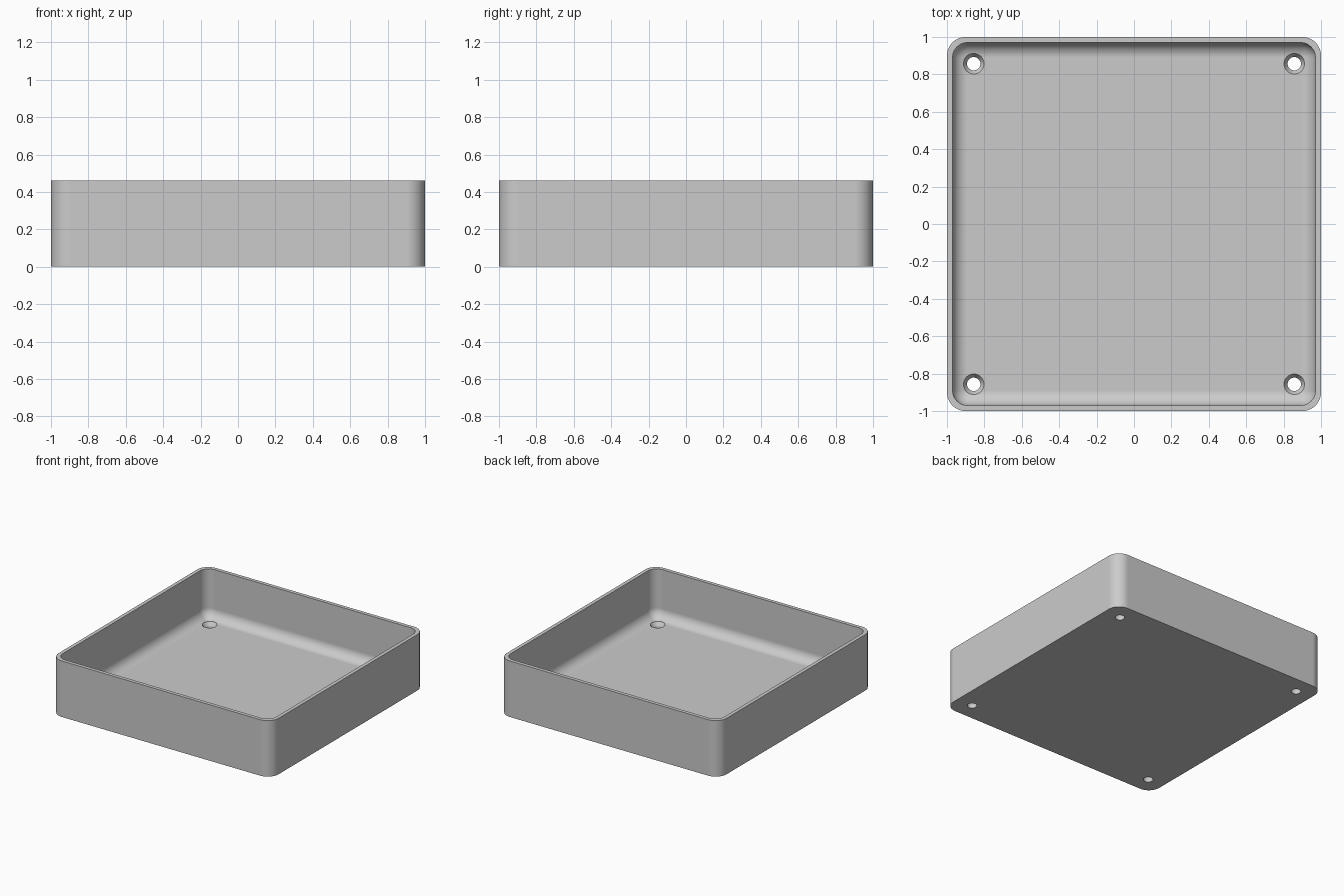
import bpy
import bmesh
from math import sin, cos, pi

cube = bpy.data.objects.get("Cube")
if cube:
    bpy.data.objects.remove(cube, do_unlink=True)

HEIGHT, FLOOR, WALL = 0.46, 0.06, 0.03
OUTER_R, INNER_R, FILLET = 0.1, 0.08, 0.08
HOLE_POS, HOLE_R, SINK_R = 0.857, 0.036, 0.055
STEPS = 12

grey = bpy.data.materials.new("light grey")
grey.use_nodes = True
colour = (0.6, 0.6, 0.6, 1)
grey.diffuse_color = colour
grey.node_tree.nodes["Principled BSDF"].inputs["Base Color"].default_value = colour


def rounded_square(half, radius, z):
    """Points of a square outline with rounded corners."""
    pts = []
    for quarter in range(4):
        mid = pi / 4 + quarter * pi / 2
        cx = (half - radius) * (1 if cos(mid) > 0 else -1)
        cy = (half - radius) * (1 if sin(mid) > 0 else -1)
        for i in range(STEPS + 1):
            a = (quarter + i / STEPS) * pi / 2
            pts.append((cx + radius * cos(a), cy + radius * sin(a), z))
    return pts


def circle(cx, cy, radius, z, count=40):
    return [(cx + radius * cos(2 * pi * i / count),
             cy + radius * sin(2 * pi * i / count), z) for i in range(count)]


def loft(name, outlines):
    """Closed solid that passes through a list of outlines."""
    bm = bmesh.new()
    rings = [[bm.verts.new(p) for p in outline] for outline in outlines]
    for low, high in zip(rings, rings[1:]):
        for i in range(len(low)):
            j = (i + 1) % len(low)
            bm.faces.new((low[i], low[j], high[j], high[i]))
    bm.faces.new(rings[0][::-1])
    bm.faces.new(rings[-1])
    bmesh.ops.recalc_face_normals(bm, faces=bm.faces)
    mesh = bpy.data.meshes.new(name)
    bm.to_mesh(mesh)
    bm.free()
    obj = bpy.data.objects.new(name, mesh)
    bpy.context.collection.objects.link(obj)
    mesh.materials.append(grey)
    return obj


# Tray: outer wall, rim, inner wall, then the fillet down to the floor
inner = 1 - WALL
outlines = [rounded_square(1, OUTER_R, 0),
            rounded_square(1, OUTER_R, HEIGHT),
            rounded_square(inner, INNER_R, HEIGHT)]
for i in range(STEPS + 1):
    a = i / STEPS * pi / 2
    inset = FILLET * (1 - cos(a))
    outlines.append(rounded_square(inner - inset, max(INNER_R - inset, 0.002),
                                   FLOOR + FILLET * (1 - sin(a))))
tray = loft("tray", outlines)
bpy.context.view_layer.objects.active = tray

# Countersunk screw holes in the four corners
for sx in (-1, 1):
    for sy in (-1, 1):
        x, y = sx * HOLE_POS, sy * HOLE_POS
        cutter = loft("hole_cutter", [circle(x, y, HOLE_R, -0.1),
                                      circle(x, y, HOLE_R, FLOOR - 0.03),
                                      circle(x, y, SINK_R, FLOOR),
                                      circle(x, y, SINK_R, FLOOR + 0.1)])
        cutter.hide_render = True
        cut = tray.modifiers.new("screw_hole", 'BOOLEAN')
        cut.operation = 'DIFFERENCE'
        cut.solver = 'EXACT'
        cut.object = cutter
        bpy.ops.object.modifier_apply(modifier=cut.name)
        bpy.data.objects.remove(cutter, do_unlink=True)

# Smooth corners and fillet, crisp rim and hole edges
bpy.ops.object.select_all(action='DESELECT')
tray.select_set(True)
bpy.ops.object.shade_smooth_by_angle(angle=pi / 6)
weighted = tray.modifiers.new("flat_walls", 'WEIGHTED_NORMAL')
weighted.keep_sharp = True
